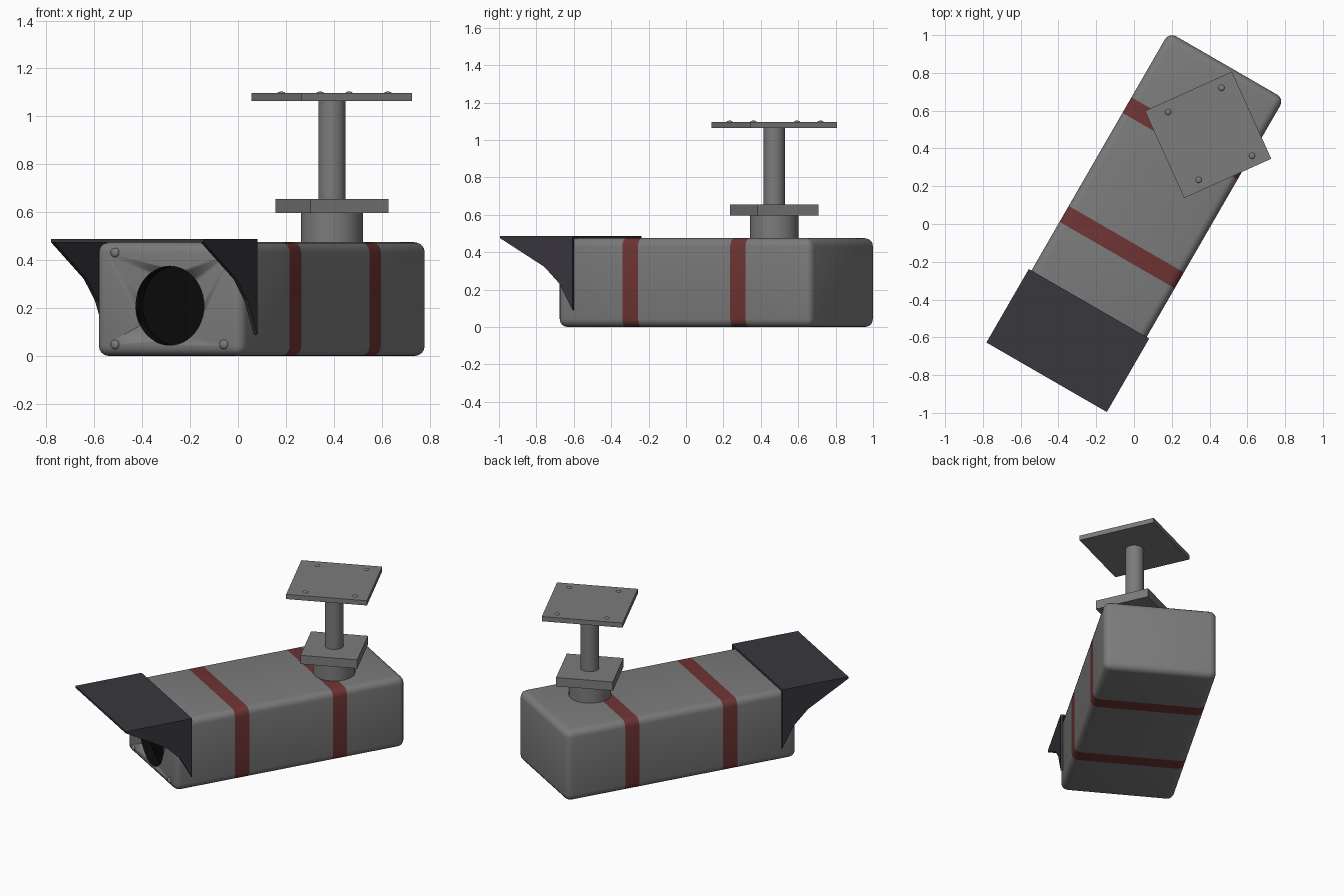
import bpy, bmesh, math
from mathutils import Matrix, Vector

if "Cube" in bpy.data.objects:
    bpy.data.objects.remove(bpy.data.objects["Cube"])

def material(name, rgb):
    m = bpy.data.materials.new(name)
    m.diffuse_color = (*rgb, 1)
    m.use_nodes = True
    m.node_tree.nodes["Principled BSDF"].inputs["Base Color"].default_value = m.diffuse_color
    return m

GREY = material("housing grey", (0.20, 0.20, 0.205))
RED = material("stripe red", (0.16, 0.034, 0.034))
BLACK = material("lens black", (0.003, 0.003, 0.003))
DARK = material("visor dark", (0.040, 0.038, 0.048))

CAM = Matrix.Rotation(math.radians(-30), 4, 'Z')     # camera axis turned in plan
MOUNT = Matrix.Translation((0.392, 0.472, 0)) @ Matrix.Rotation(math.radians(24.3), 4, 'Z')

def finish(bm, name, frame, mats, smooth=True):
    bmesh.ops.recalc_face_normals(bm, faces=bm.faces)
    me = bpy.data.meshes.new(name)
    bm.to_mesh(me)
    bm.free()
    ob = bpy.data.objects.new(name, me)
    bpy.context.collection.objects.link(ob)
    ob.matrix_world = frame
    for m in mats:
        me.materials.append(m)
    if smooth:
        bpy.ops.object.select_all(action='DESELECT')
        ob.select_set(True)
        bpy.context.view_layer.objects.active = ob
        bpy.ops.object.shade_smooth_by_angle(angle=math.radians(35))
    return ob

def box_bm(lo, hi):
    bm = bmesh.new()
    lo, hi = Vector(lo), Vector(hi)
    bmesh.ops.create_cube(bm, size=1, matrix=Matrix.Translation((lo + hi) / 2)
                          @ Matrix.Diagonal((*(hi - lo), 1)))
    return bm

def cylinder(name, frame, radius, z0, z1, mat, sides=48):
    bm = bmesh.new()
    bmesh.ops.create_cone(bm, cap_ends=True, segments=sides, radius1=radius, radius2=radius,
                          depth=z1 - z0, matrix=Matrix.Translation((0, 0, (z0 + z1) / 2)))
    return finish(bm, name, frame, [mat])

def dome(name, frame, centre, scale):
    bm = bmesh.new()
    bmesh.ops.create_uvsphere(bm, u_segments=16, v_segments=8, radius=1,
                              matrix=Matrix.Translation(centre) @ Matrix.Diagonal((*scale, 1)))
    return finish(bm, name, frame, [GREY])

# Housing: rounded box with two painted bands cut into it
CX, FRONT, BACK, TOP = 0.005, -0.592, 0.972, 0.475
STRIPES = [(-0.187, -0.090), (0.479, 0.574)]
bm = box_bm((CX - 0.352, FRONT, 0), (CX + 0.352, BACK, TOP))
bmesh.ops.bevel(bm, geom=bm.edges[:], offset=0.043, segments=4, profile=0.5, affect='EDGES')
for a, b in STRIPES:
    for y in (a, b):
        bmesh.ops.bisect_plane(bm, geom=bm.verts[:] + bm.edges[:] + bm.faces[:],
                               plane_co=(0, y, 0), plane_no=(0, 1, 0))
for f in bm.faces:
    y = f.calc_center_median().y
    f.material_index = int(any(a < y < b for a, b in STRIPES))
housing = finish(bm, "housing", CAM, [GREY, RED, BLACK])

# Lens recess in the front face
bm = bmesh.new()
bmesh.ops.create_cone(bm, cap_ends=True, segments=48, radius1=0.165, radius2=0.165, depth=0.12,
                      matrix=Matrix.Translation((CX + 0.008, FRONT, 0.21))
                      @ Matrix.Rotation(math.pi / 2, 4, 'X'))
for f in bm.faces:
    f.material_index = 2
cutter = finish(bm, "lens_cutter", CAM, [GREY, RED, BLACK])
cutter.hide_render = True
cutter.hide_viewport = True
cutter.display_type = 'WIRE'
cut = housing.modifiers.new("lens_recess", 'BOOLEAN')
cut.operation = 'DIFFERENCE'
cut.solver = 'EXACT'
cut.object = cutter

# Front screws
for i, sx in enumerate((-1, 1)):
    for j, z in enumerate((0.048, 0.432)):
        dome(f"front_screw_{i}{j}", CAM, (CX + 0.006 + sx * 0.262, FRONT, z), (0.020, 0.012, 0.020))

# Visor: top sheet and two curved cheeks
finish(box_bm((CX - 0.368, -0.934, 0.474), (CX + 0.368, -0.485, 0.488)),
       "visor_top", CAM, [DARK], False)
PROFILE = [(-0.934, 0.476), (-0.659, 0.322), (-0.566, 0.232), (-0.485, 0.09), (-0.485, 0.476)]
for side, x in (("left", CX - 0.368), ("right", CX + 0.353)):
    bm = bmesh.new()
    face = bm.faces.new([bm.verts.new((x, y, z)) for y, z in PROFILE])
    ext = bmesh.ops.extrude_face_region(bm, geom=[face], use_keep_orig=True)
    bmesh.ops.translate(bm, vec=(0.015, 0, 0),
                        verts=[v for v in ext["geom"] if isinstance(v, bmesh.types.BMVert)])
    finish(bm, f"visor_{side}_cheek", CAM, [DARK], False)

# Mount: collar, lower plate, pole, ceiling plate and bolts
cylinder("mount_collar", MOUNT, 0.130, 0.46, 0.596, GREY)
finish(box_bm((-0.178, -0.178, 0.596), (0.178, 0.178, 0.655)), "lower_plate", MOUNT, [GREY], False)
cylinder("mount_pole", MOUNT, 0.057, 0.65, 1.068, GREY)
finish(box_bm((-0.253, -0.253, 1.065), (0.253, 0.253, 1.097)), "ceiling_plate", MOUNT, [GREY], False)
for i, sx in enumerate((-1, 1)):
    for j, sy in enumerate((-1, 1)):
        dome(f"plate_bolt_{i}{j}", MOUNT, (0.012 + sx * 0.155, sy * 0.197, 1.095), (0.017, 0.017, 0.009))
